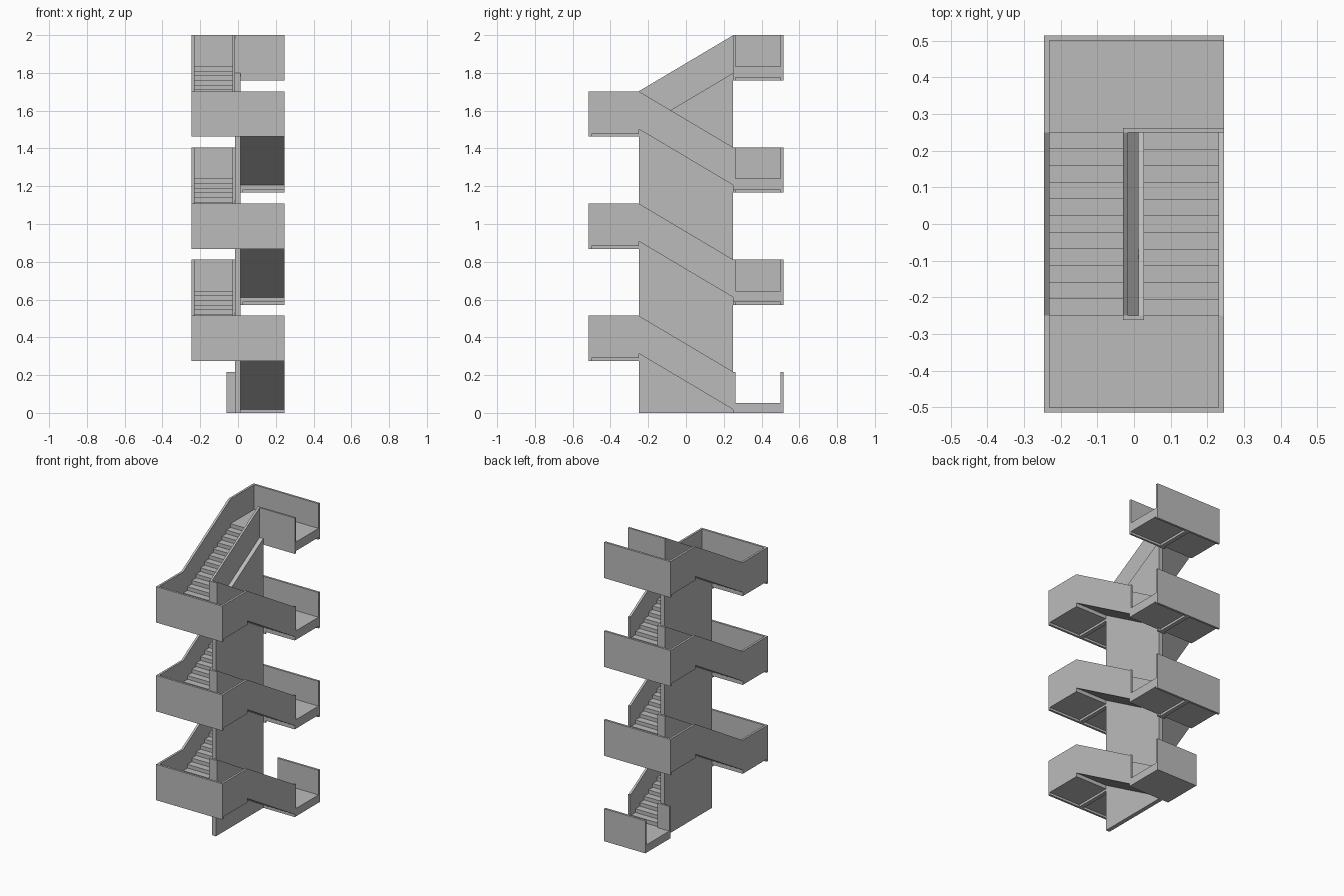
import bpy
import bmesh

cube = bpy.data.objects.get("Cube")
if cube:
    bpy.data.objects.remove(cube, do_unlink=True)

concrete = bpy.data.materials.new("concrete_grey")
concrete.use_nodes = True
GREY = (0.5, 0.5, 0.5, 1)
concrete.diffuse_color = GREY
concrete.node_tree.nodes["Principled BSDF"].inputs["Base Color"].default_value = GREY

W = 0.245            # half width of the tower
D = 0.515            # half depth of the tower
E = 0.25             # landing edge
T = 0.0145           # parapet thickness
RAIL = 0.165         # parapet height above floor
SLAB = 0.06          # landing thickness
SKIRT = 0.075        # depth of end panels and beams below floor
SOFFIT = 0.035       # flight underside below the step line
RISE = 0.297         # height of one flight
BASE = 0.0525        # ground landing floor height
STEPS = 12
WALL = (-0.016, 0.012)
INNER_L, INNER_R = -0.03, 0.027
CAP = E + 0.0125


def prism(name, x0, x1, profile):
    """Extrude a y-z profile from x0 to x1."""
    bm = bmesh.new()
    face = bm.faces.new([bm.verts.new((x0, y, z)) for y, z in profile])
    side = bmesh.ops.extrude_face_region(bm, geom=[face])["geom"]
    moved = [v for v in side if isinstance(v, bmesh.types.BMVert)]
    bmesh.ops.translate(bm, verts=moved, vec=(x1 - x0, 0, 0))
    bmesh.ops.recalc_face_normals(bm, faces=bm.faces)
    mesh = bpy.data.meshes.new(name)
    bm.to_mesh(mesh)
    bm.free()
    mesh.materials.append(concrete)
    obj = bpy.data.objects.new(name, mesh)
    bpy.context.scene.collection.objects.link(obj)


def box(name, x0, x1, y0, y1, z0, z1):
    z0 = max(z0, 0)
    prism(name, x0, x1, [(y0, z0), (y1, z0), (y1, z1), (y0, z1)])


def flight(name, x0, x1, low_y, low_z):
    """Solid steps with a sloping underside, rising to the opposite edge."""
    tread = -2 * low_y / (STEPS - 1)
    riser = RISE / STEPS
    pts = [(low_y, low_z - SOFFIT)]
    for k in range(STEPS - 1):
        z = low_z + (k + 1) * riser
        pts += [(low_y + k * tread, z), (low_y + (k + 1) * tread, z)]
    pts.append((-low_y, low_z + RISE - SOFFIT))
    prism(name, x0, x1, pts)


def inner_parapet(name, x0, x1, front, back):
    prism(name, x0, x1, [(-E, front - SOFFIT), (E, back - SOFFIT),
                         (E, back + RAIL), (-E, front + RAIL)])


def outer_parapet(name, x0, x1, front, back, back_end, back_drop):
    """Front landing side, flight side and back landing side in one piece."""
    prism(name, x0, x1, [
        (-D, front - SLAB), (-E, front - SLAB), (-E, front - SOFFIT),
        (E, back - SOFFIT), (E, back - back_drop), (back_end, back - back_drop),
        (back_end, back + RAIL), (E, back + RAIL),
        (-E, front + RAIL), (-D, front + RAIL)])


# Central wall with a sloping top
top = BASE + 6 * RISE
prism("central_wall", *WALL, [(-E, 0), (E, 0), (E, top - SOFFIT),
                              (-E, top - RISE - SOFFIT)])

# Three storeys, each with a flight up on either side of the wall
for i in range(3):
    low = BASE + 2 * i * RISE
    mid = low + RISE
    high = mid + RISE
    n = f"_{i + 1}"
    flight("left_flight" + n, WALL[1], W - T, E, low)
    flight("right_flight" + n, T - W, WALL[0], -E, mid)
    outer_parapet("left_outer_parapet" + n, W - T, W, mid, low, CAP, SOFFIT)
    outer_parapet("right_outer_parapet" + n, -W, T - W, mid, high, D, SLAB)
    inner_parapet("left_inner_parapet" + n, WALL[1], INNER_R, mid, low)
    inner_parapet("right_inner_parapet" + n, INNER_L, WALL[0], mid, high)
    # Front landing
    box("front_landing" + n, -W, W, -D, -E, mid - SLAB, mid)
    box("front_panel" + n, -W, W, -D, T - D, mid - SKIRT, mid + RAIL)
    box("front_beam" + n, *WALL, -D, -E, mid - SKIRT, mid - SLAB)
    box("front_inner_cap" + n, INNER_L, INNER_R, -CAP, -E, mid - SLAB, mid + RAIL)

# Back landings, from the short ground one to the top one
for i in range(4):
    floor = BASE + 2 * i * RISE
    n = f"_{i}"
    end = -0.06 if i == 0 else -W
    cap_l = end if i == 0 else INNER_L
    cap_r = W if i == 3 else INNER_R
    box("back_landing" + n, end, W, E, D, floor - SLAB, floor)
    box("back_panel" + n, end, W, D - T, D, floor - SKIRT, floor + RAIL)
    box("back_inner_cap" + n, cap_l, cap_r, E, CAP, floor - SKIRT, floor + RAIL)
    if i:
        box("back_beam" + n, *WALL, E, D, floor - SKIRT, floor - SLAB)
